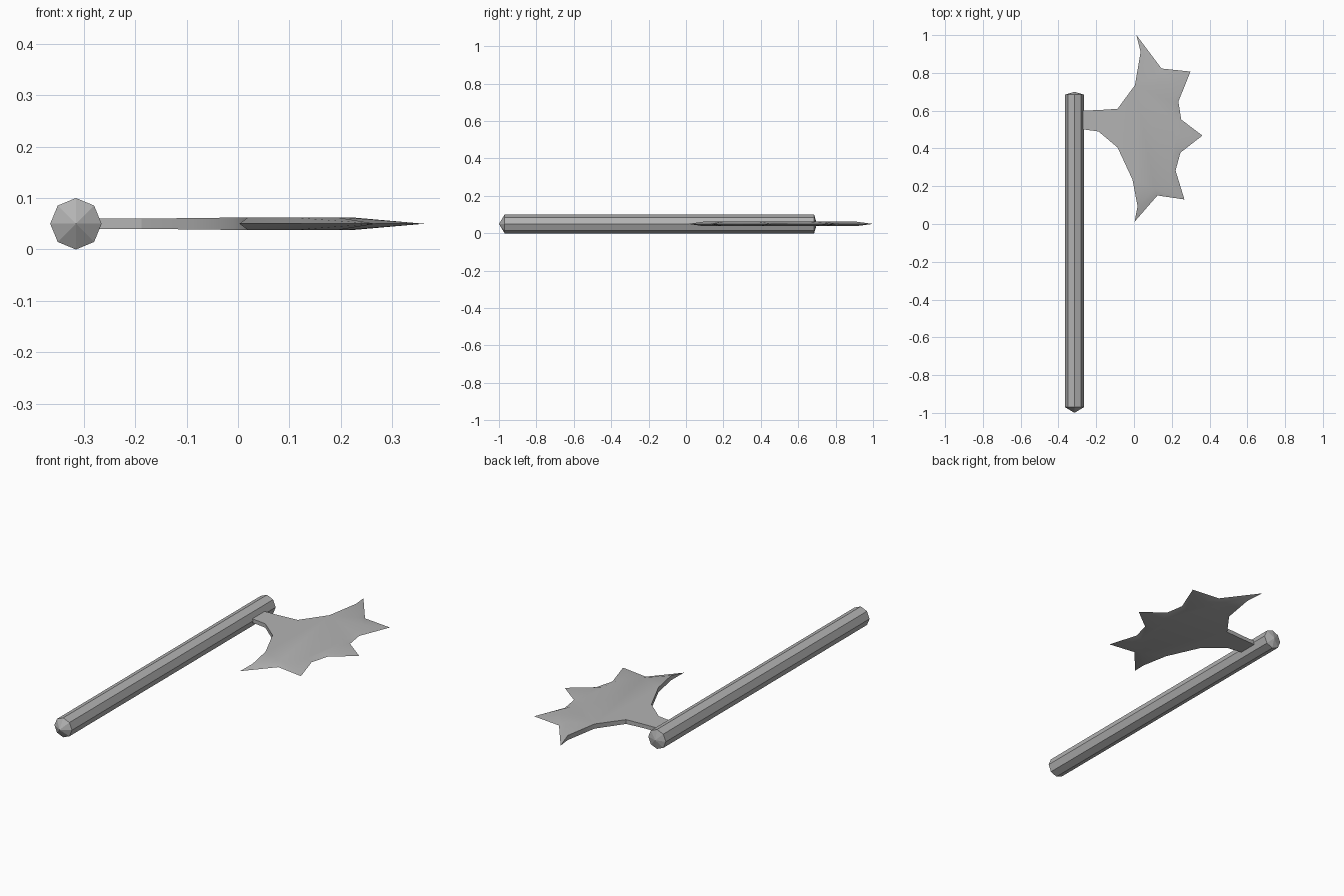
import bpy, bmesh, math

if "Cube" in bpy.data.objects:
    bpy.data.objects.remove(bpy.data.objects["Cube"])

grey = bpy.data.materials.new("steel_grey")
grey.diffuse_color = (0.45, 0.45, 0.45, 1)
grey.use_nodes = True
grey.node_tree.nodes["Principled BSDF"].inputs["Base Color"].default_value = grey.diffuse_color
ZC = 0.05  # mid height of the whole axe


def finish(name, bm):
    bmesh.ops.recalc_face_normals(bm, faces=bm.faces[:])
    me = bpy.data.meshes.new(name)
    bm.to_mesh(me)
    bm.free()
    me.materials.append(grey)
    ob = bpy.data.objects.new(name, me)
    bpy.context.collection.objects.link(ob)
    return ob


# Handle: octagonal shaft along y with shallow pointed ends
bm = bmesh.new()
HX, R, N = -0.315, 0.05, 8
rings = [[bm.verts.new((HX + R * math.cos(a), y, ZC + R * math.sin(a)))
          for a in (i * math.tau / N for i in range(N))] for y in (-0.97, 0.685)]
tips = [bm.verts.new((HX, y, ZC)) for y in (-1.0, 0.70)]
for i in range(N):
    j = (i + 1) % N
    bm.faces.new((rings[0][i], rings[0][j], rings[1][j], rings[1][i]))
    for ring, tip in zip(rings, tips):
        bm.faces.new((ring[i], ring[j], tip))
finish("handle", bm)

# Blade: sharp spiky rim, thick body inside it, and a neck into the handle
rim = [(0.013, 1.0), (0.146, 0.823), (0.299, 0.807), (0.235, 0.648), (0.25, 0.553),
       (0.362, 0.468), (0.246, 0.378), (0.22, 0.283), (0.267, 0.13), (0.124, 0.151),
       (0.003, 0.012)]
body = [(0.035, 0.91), (0.125, 0.79), (0.205, 0.74), (0.205, 0.645), (0.215, 0.55),
        (0.225, 0.468), (0.212, 0.385), (0.19, 0.285), (0.195, 0.2), (0.11, 0.185),
        (0.019, 0.093)]
back = [(-0.008, 0.235), (-0.087, 0.405), (-0.188, 0.49), (-0.3, 0.505),
        (-0.3, 0.6), (-0.188, 0.603), (-0.087, 0.61), (0.005, 0.735)]

bm = bmesh.new()
edge = [bm.verts.new((x, y, ZC)) for x, y in rim]
sides = []
for s in (1, -1):
    thick = [bm.verts.new((x, y, ZC + s * 0.012)) for x, y in body]
    rear = [bm.verts.new((x, y, ZC + s * (0.012 if x > -0.05 else 0.011 if x > -0.1 else 0.01)))
            for x, y in back]
    sides.append((thick, rear))
    # cutting bevels
    for i in range(len(rim) - 1):
        bm.faces.new((edge[i], edge[i + 1], thick[i + 1], thick[i]))
    # broad cheek and neck
    bm.faces.new(thick + [rear[0], rear[1], rear[6], rear[7]])
    bm.faces.new((rear[1], rear[2], rear[5], rear[6]))
    bm.faces.new((rear[2], rear[3], rear[4], rear[5]))
# wall along the back edge
up, dn = [[t[-1]] + r + [t[0]] for t, r in sides]
for i in range(len(up) - 1):
    bm.faces.new((up[i], up[i + 1], dn[i + 1], dn[i]))
bm.faces.new((edge[0], up[-1], dn[-1]))
bm.faces.new((edge[-1], up[0], dn[0]))
blade = finish("blade", bm)

bpy.context.view_layer.objects.active = blade
blade.select_set(True)
bpy.ops.object.shade_smooth_by_angle(angle=math.radians(30))
